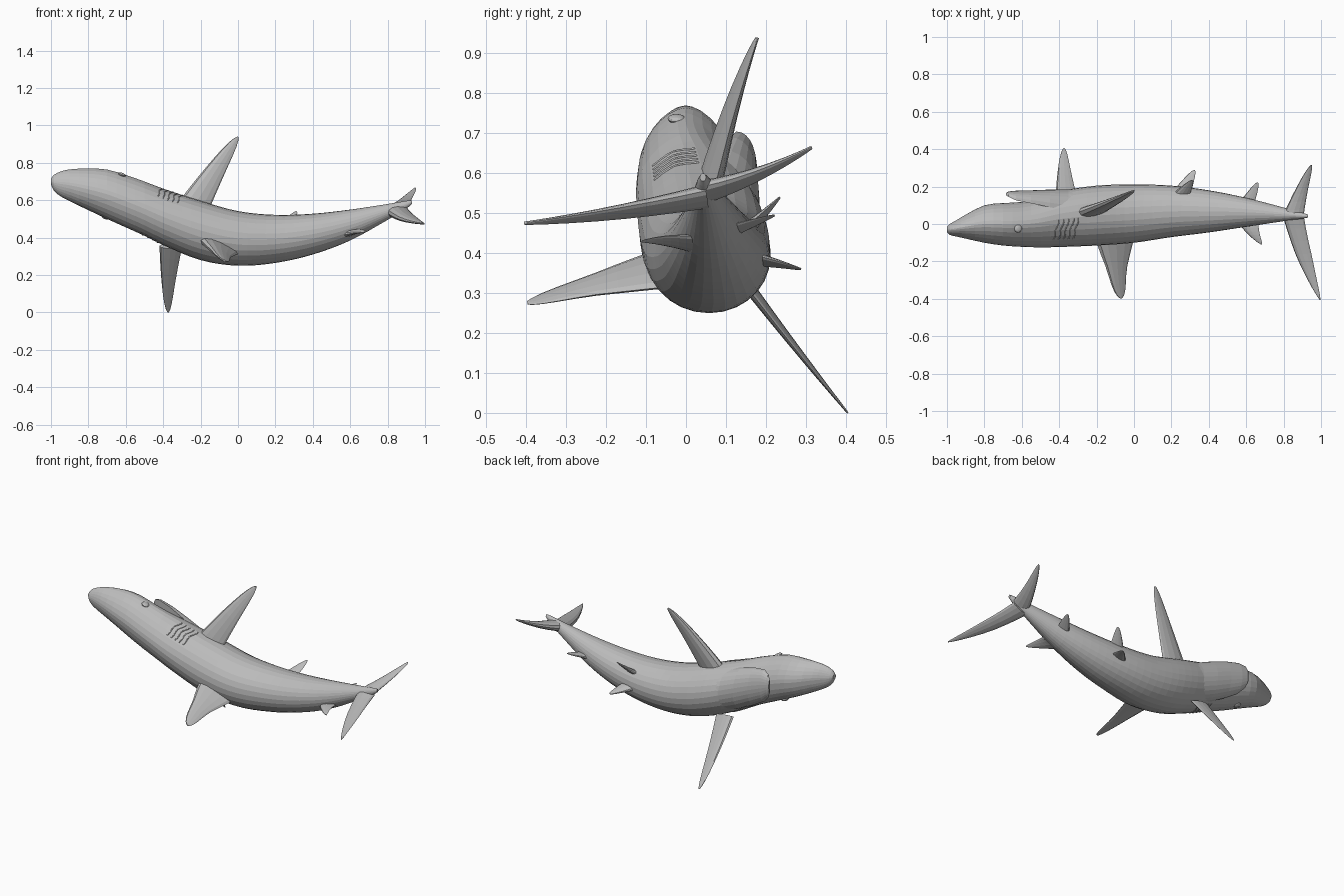
import bpy, bmesh, math
from mathutils import Vector

cube = bpy.data.objects.get("Cube")
if cube:
    bpy.data.objects.remove(cube, do_unlink=True)

# Single skin colour
skin = bpy.data.materials.new("shark_grey")
skin.use_nodes = True
skin.diffuse_color = (0.5, 0.5, 0.5, 1)
skin.node_tree.nodes["Principled BSDF"].inputs["Base Color"].default_value = (0.5, 0.5, 0.5, 1)


def loft(name, sections):
    """Skin a list of equal-length closed rings and cap both ends."""
    bm = bmesh.new()
    rings = [[bm.verts.new(p) for p in ring] for ring in sections]
    count = len(rings[0])
    for a, b in zip(rings, rings[1:]):
        for i in range(count):
            j = (i + 1) % count
            bm.faces.new((a[i], a[j], b[j], b[i]))
    bm.faces.new(rings[0])
    bm.faces.new(rings[-1])
    bmesh.ops.recalc_face_normals(bm, faces=bm.faces[:])
    mesh = bpy.data.meshes.new(name)
    bm.to_mesh(mesh)
    bm.free()
    mesh.materials.append(skin)
    obj = bpy.data.objects.new(name, mesh)
    bpy.context.collection.objects.link(obj)
    return obj


# Body outline: x, upper z, lower z, belly y, back y
OUTLINE = [
    (-1, .715, .685, -.015, -.045), (-.985, .735, .652, .0, -.058),
    (-.95, .753, .622, .02, -.067), (-.9, .765, .595, .05, -.078),
    (-.8, .77, .547, .1, -.1), (-.7, .764, .5, .112, -.115),
    (-.6, .735, .455, .118, -.122), (-.5, .7, .41, .14, -.125),
    (-.4, .662, .36, .175, -.123), (-.2, .597, .28, .205, -.115),
    (0, .542, .25, .212, -.1), (.2, .522, .265, .205, -.07),
    (.4, .528, .31, .18, -.045), (.6, .55, .385, .14, -.015),
    (.8, .58, .495, .088, .015), (.9, .597, .555, .06, .028),
    (.93, .6, .58, .05, .035),
]


def slope(i, k):
    a, b = OUTLINE[max(i - 1, 0)], OUTLINE[min(i + 1, len(OUTLINE) - 1)]
    return (b[k] - a[k]) / (b[0] - a[0])


def outline_at(x):
    """Upper, lower, belly and back limits, smoothly interpolated along the body."""
    i = max(n for n in range(len(OUTLINE) - 1) if n == 0 or OUTLINE[n][0] <= x)
    a, b = OUTLINE[i], OUTLINE[i + 1]
    span = b[0] - a[0]
    t = (x - a[0]) / span
    s = 1 - t
    return [a[k] * (1 + 2 * t) * s * s + b[k] * (3 - 2 * t) * t * t
            + span * t * s * (slope(i, k) * s - slope(i + 1, k) * t) for k in range(1, 5)]


def skin_point(x, degrees):
    """Point on the body: 0 is the belly, 90 the upper flank."""
    top, bottom, belly, back = outline_at(x)
    a = math.radians(degrees)
    c, s = math.cos(a), math.sin(a)
    # The head is wedge-shaped above and full at its lower belly corner
    head = min(max((-.25 - x) / .3, 0), 1)
    power = 1 + head * (.2 if s > 0 else -.18 if c > 0 else .05)
    c, s = (math.copysign(abs(v) ** power, v) for v in (c, s))
    return Vector((x, (belly + back) / 2 + (belly - back) / 2 * c,
                   (top + bottom) / 2 + (top - bottom) / 2 * s))


SIDES = 28
stations = []
for a, b in zip(OUTLINE, OUTLINE[1:]):
    steps = 4 if b[0] - a[0] > .15 else 2
    stations += [a[0] + (b[0] - a[0]) * n / steps for n in range(steps)]
stations.append(OUTLINE[-1][0])
loft("body", [[skin_point(x, 360 * i / SIDES) for i in range(SIDES)] for x in stations])

# Lower jaw, a raised shell under the snout: x, crown y, rim y, half width
JAW = [(-.685, .166, .155, .04), (-.67, .174, .145, .07), (-.63, .178, .126, .098),
       (-.55, .18, .11, .115), (-.45, .184, .09, .126), (-.35, .185, .07, .128),
       (-.2, .195, .05, .12)]
jaw_rings = []
for x, crown, rim, half in JAW:
    top, bottom, _, _ = outline_at(x)
    ring = []
    for i in range(15):
        a = math.pi * i / 14
        ring.append((x, rim + (crown - rim) * math.sin(a) ** .9,
                     (top + bottom) / 2 + half * math.cos(a)))
    jaw_rings.append(ring)
loft("lower_jaw", jaw_rings)


def fin(name, root, mid, tip, chords, direction, thickness):
    """Tapered blade swept through three points, with a rounded tip."""
    root, mid, tip = Vector(root), Vector(mid), Vector(tip)
    control = mid * 2 - (root + tip) / 2
    along = Vector(direction).normalized()
    normal = along.cross(tip - root).normalized()
    rings = []
    for t in (0, .15, .3, .45, .6, .75, .87, .95, .985, 1):
        centre = root * (1 - t) ** 2 + control * 2 * t * (1 - t) + tip * t * t
        c0, c1, c2 = chords
        chord = c0 + (c1 - c0) * t * 2 if t < .5 else c1 + (c2 - c1) * (t * 2 - 1)
        chord *= math.sqrt(max(1 - t ** 12, .04))
        thick = thickness * (1 - .85 * t)
        ring = []
        for i in range(12):
            a = math.tau * i / 12
            # Blunt leading edge, thin trailing edge
            width = math.sin(a) * (1 - .35 * math.cos(a))
            ring.append(centre + along * chord / 2 * math.cos(a) + normal * thick / 2 * width)
        rings.append(ring)
    return loft(name, rings)


fin("right_pectoral_fin", (-.25, .055, .54), (-.115, .117, .765), (0, .178, .938),
    (.17, .1, .035), (.8, 0, -.55), .06)
fin("left_pectoral_fin", (-.36, .13, .35), (-.372, .27, .168), (-.374, .405, 0),
    (.12, .075, .03), (1, 0, -.1), .03)
fin("dorsal_fin", (-.105, -.05, .36), (-.093, -.24, .316), (-.07, -.397, .275),
    (.24, .115, .055), (1, 0, -.4), .06)
fin("rear_dorsal_fin", (.61, .02, .425), (.635, -.045, .432), (.683, -.11, .43),
    (.12, .075, .02), (1, 0, .3), .035)
fin("anal_fin", (.59, .09, .45), (.625, .155, .472), (.66, .222, .495),
    (.1, .065, .025), (1, 0, .3), .03)
fin("right_pelvic_fin", (.24, .14, .45), (.275, .19, .495), (.31, .235, .54),
    (.11, .07, .025), (1, 0, .15), .035)
fin("left_pelvic_fin", (.25, .16, .39), (.285, .225, .376), (.322, .288, .36),
    (.11, .07, .025), (1, 0, .15), .035)
fin("upper_tail_lobe", (.85, .05, .545), (.912, -.18, .503), (.995, -.405, .475),
    (.115, .085, .02), (1, 0, .2), .055)
fin("lower_tail_lobe", (.85, .04, .555), (.895, .18, .6), (.948, .315, .665),
    (.115, .07, .025), (1, 0, .2), .055)

# Eyes and gill slits on both flanks; the lower flank sits further forward
for side, shift, flank in (("right", 0, lambda a: a), ("left", -.09, lambda a: 390 - a)):
    bpy.ops.mesh.primitive_uv_sphere_add(segments=14, ring_count=8, radius=.022,
                                         location=skin_point(-.62 + shift, flank(104)))
    eye = bpy.context.object
    eye.name = side + "_eye"
    eye.scale = (1, 1, .45)
    eye.rotation_euler.y = math.radians(20)
    eye.data.materials.append(skin)

    slits = bpy.data.curves.new(side + "_gill_slits", "CURVE")
    slits.dimensions = "3D"
    slits.bevel_depth = .003
    slits.bevel_resolution = 1
    for k in range(5):
        line = slits.splines.new("POLY")
        line.points.add(8)
        for i, point in enumerate(line.points):
            t = i / 8
            x = -.43 + shift + .026 * k + .03 * t + .004 * math.sin(t * math.tau * 1.5)
            point.co = (*skin_point(x, flank(138 - 46 * t)), 1)
    slits.materials.append(skin)
    bpy.context.collection.objects.link(bpy.data.objects.new(side + "_gill_slits", slits))
